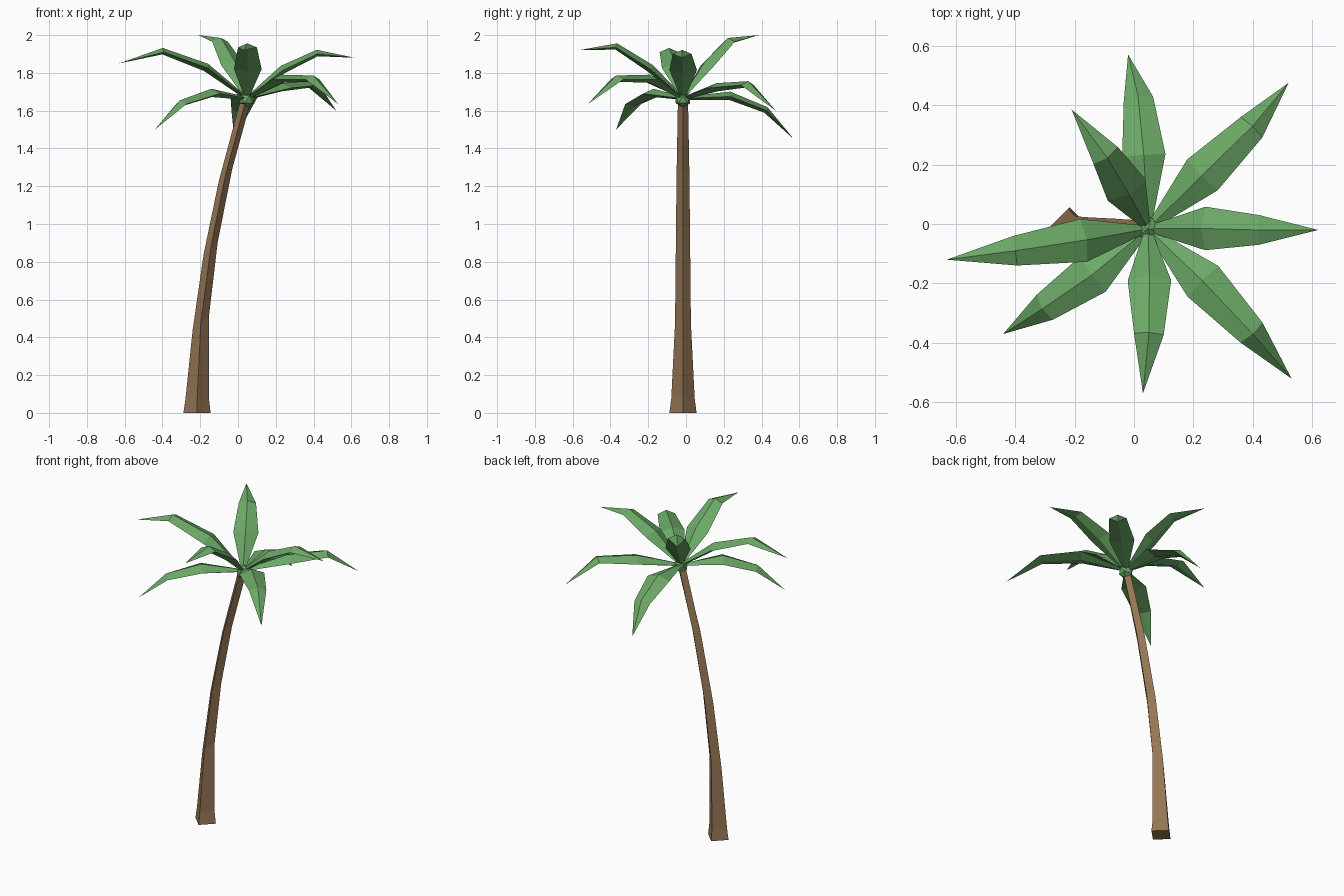
import bpy, bmesh, math
from mathutils import Vector

if "Cube" in bpy.data.objects:
    bpy.data.objects.remove(bpy.data.objects["Cube"])


def material(name, colour):
    m = bpy.data.materials.new(name)
    m.diffuse_color = (*colour, 1)
    m.use_nodes = True
    m.node_tree.nodes["Principled BSDF"].inputs["Base Color"].default_value = m.diffuse_color
    return m


GREEN = material("leaf green", (0.15, 0.40, 0.135))
BROWN = material("bark brown", (0.30, 0.18, 0.088))


def skin(name, rings, mat):
    """Join a row of four-point rings into a closed flat-faced solid."""
    bm = bmesh.new()
    rows = [[bm.verts.new(p) for p in ring] for ring in rings]
    for a, b in zip(rows, rows[1:]):
        for i in range(4):
            j = (i + 1) % 4
            bm.faces.new((a[i], a[j], b[j], b[i]))
    bm.faces.new(rows[0][::-1])
    bm.faces.new(rows[-1])
    bmesh.ops.remove_doubles(bm, verts=bm.verts, dist=0.0005)
    bmesh.ops.recalc_face_normals(bm, faces=bm.faces)
    mesh = bpy.data.meshes.new(name)
    bm.to_mesh(mesh)
    bm.free()
    mesh.materials.append(mat)
    ob = bpy.data.objects.new(name, mesh)
    bpy.context.collection.objects.link(ob)
    return ob


# Leaning four-sided trunk: centre x, z, half width in x, in y, rise to the right
CY = -0.016
trunk = [(-0.217, 0.0, 0.072, 0.072, 0.0), (-0.216, 0.075, 0.062, 0.062, 0.0),
         (-0.197, 0.475, 0.043, 0.042, 0.035), (-0.145, 0.87, 0.037, 0.038, 0.03),
         (-0.066, 1.26, 0.035, 0.034, 0.03), (0.037, 1.64, 0.028, 0.027, 0.0)]
skin("trunk", [[(x - w, CY, z - s), (x, CY - d, z), (x + w, CY, z + s), (x, CY + d, z)]
               for x, z, w, d, s in trunk], BROWN)

# Faceted crown hub where the fronds meet
bpy.ops.mesh.primitive_ico_sphere_add(subdivisions=1, radius=0.045, location=(0.047, CY, 1.66))
hub = bpy.context.object
hub.name = "crown_hub"
hub.data.materials.append(GREEN)

# Fronds: widest point, bend and tip
fronds = {
    "east": ((0.24, -0.015, 1.815), (0.42, -0.02, 1.9), (0.62, -0.02, 1.88)),
    "north_east": ((0.23, 0.165, 1.72), (0.395, 0.325, 1.735), (0.52, 0.475, 1.60)),
    "north": ((0.033, 0.23, 1.675), (0.015, 0.42, 1.60), (-0.02, 0.57, 1.45)),
    "north_west": ((-0.025, 0.115, 1.84), (-0.095, 0.23, 1.965), (-0.21, 0.385, 2.0)),
    "west": ((-0.17, -0.055, 1.825), (-0.4, -0.09, 1.91), (-0.63, -0.12, 1.85)),
    "south_west": ((-0.14, -0.17, 1.69), (-0.30, -0.28, 1.635), (-0.44, -0.37, 1.50)),
    "south": ((0.052, -0.19, 1.82), (0.05, -0.37, 1.935), (0.03, -0.57, 1.92)),
    "south_east": ((0.232, -0.193, 1.765), (0.395, -0.365, 1.765), (0.53, -0.52, 1.635)),
}
base = Vector((0.047, CY, 1.665))
for name, pts in fronds.items():
    path = [base] + [Vector(p) for p in pts]
    rings = []
    for i, (half, up, down) in enumerate([(0.01, 0.008, 0.008), (0.073, 0.026, 0.018),
                                          (0.05, 0.022, 0.012), (0, 0, 0)]):
        c = path[i]
        along = (path[min(i + 1, 3)] - path[max(i - 1, 0)]).normalized()
        side = along.cross(Vector((0, 0, 1))).normalized()
        normal = side.cross(along)
        rings.append([c - side * half, c + normal * up, c + side * half, c - normal * down])
    skin("frond_" + name, rings, GREEN)
